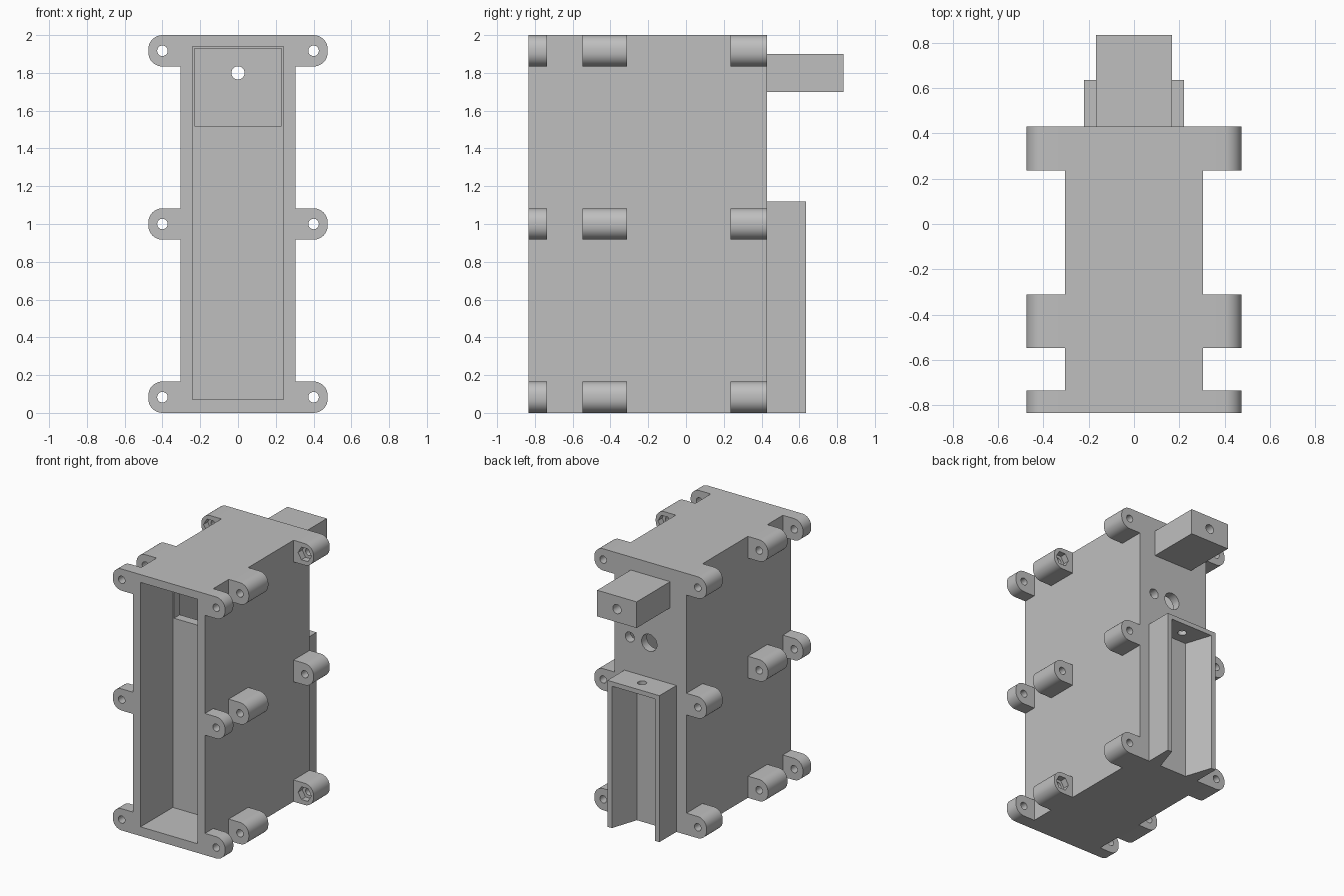
import bpy, bmesh, math
from mathutils import Vector

if "Cube" in bpy.data.objects:
    bpy.data.objects.remove(bpy.data.objects["Cube"])

grey = bpy.data.materials.new("plain_grey")
grey.diffuse_color = (0.52, 0.52, 0.52, 1)
grey.use_nodes = True
grey.node_tree.nodes["Principled BSDF"].inputs["Base Color"].default_value = grey.diffuse_color


def prism(name, pts, axis, a, b):
    """Extrude a 2D outline: (x, z) outline along y, or (x, y) outline along z."""
    bm = bmesh.new()
    place = (lambda p: (p[0], a, p[1])) if axis == "y" else (lambda p: (p[0], p[1], a))
    face = bm.faces.new([bm.verts.new(place(p)) for p in pts])
    ext = bmesh.ops.extrude_face_region(bm, geom=[face])
    step = Vector((0, b - a, 0)) if axis == "y" else Vector((0, 0, b - a))
    bmesh.ops.translate(bm, vec=step, verts=[v for v in ext["geom"] if isinstance(v, bmesh.types.BMVert)])
    bmesh.ops.recalc_face_normals(bm, faces=bm.faces)
    mesh = bpy.data.meshes.new(name)
    bm.to_mesh(mesh)
    bm.free()
    mesh.materials.append(grey)
    obj = bpy.data.objects.new(name, mesh)
    bpy.context.collection.objects.link(obj)
    return obj


def rect(x0, x1, y0, y1):
    return [(x0, y0), (x1, y0), (x1, y1), (x0, y1)]


def ring(cx, cy, r, n=32):
    return [(cx + r * math.cos(2 * math.pi * i / n), cy + r * math.sin(2 * math.pi * i / n)) for i in range(n)]


def cut(obj, *cutters):
    bpy.context.view_layer.objects.active = obj
    for c in cutters:
        mod = obj.modifiers.new("cut", "BOOLEAN")
        mod.object = c
        mod.operation = "DIFFERENCE"
        mod.solver = "EXACT"
        bpy.ops.object.modifier_apply(modifier=mod.name)
        bpy.data.objects.remove(c)


def smooth(obj):
    bpy.ops.object.select_all(action="DESELECT")
    obj.select_set(True)
    bpy.context.view_layer.objects.active = obj
    bpy.ops.object.shade_smooth_by_angle(angle=math.radians(30))


FRONT, BACK = -0.835, 0.43

# Case: open front bay, divider with a window, closed rear bay, holes in the rear wall
case = prism("case", rect(-0.305, 0.305, 0, 2), "y", FRONT, BACK)
cut(case,
    prism("front_bay", rect(-0.24, 0.24, 0.07, 1.94), "y", FRONT - 0.1, -0.445),
    prism("rear_bay", rect(-0.24, 0.24, 0.07, 1.94), "y", -0.375, 0.365),
    prism("window", rect(-0.23, 0.23, 1.52, 1.93), "y", -0.5, -0.3),
    prism("wire_hole", ring(0, 1.8, 0.035), "y", 0.3, 0.5),
    prism("large_hole", ring(0.01, 1.385, 0.065), "y", 0.3, 0.5),
    prism("small_hole", ring(0.175, 1.385, 0.038), "y", 0.3, 0.5))
smooth(case)

# Screw lugs: three rows deep, three heights, both sides
H, R, TIP = 0.083, 0.075, 0.475
for row, y0, y1 in (("front", FRONT, -0.735), ("middle", -0.548, -0.312), ("back", 0.235, BACK)):
    for side in (-1, 1):
        for level, z in (("bottom", H), ("centre", 1.0), ("top", 2 - H)):
            pts = [(side * 0.305, z - H)]
            for sign, start in ((-1, -90), (1, 0)):
                for i in range(9):
                    t = math.radians(start + i * 11.25)
                    pts.append((side * (TIP - R + R * math.cos(t)), z + sign * (H - R) + R * math.sin(t)))
            pts.append((side * 0.305, z + H))
            lug = prism(f"{row}_{level}_lug", pts, "y", y0, y1)
            cutters = [prism("screw_hole", ring(side * 0.4, z, 0.028, 24), "y", y0 - 0.1, y1 + 0.1)]
            # Hexagonal nut pockets
            hexagon = ring(side * 0.4, z, 0.056, 6)
            if level != "centre" and row == "back":
                cutters.append(prism("nut_pocket", hexagon, "y", y0 - 0.1, y0 + 0.05))
            if level != "centre" and row == "middle" and side == 1:
                cutters.append(prism("nut_pocket", hexagon, "y", y1 - 0.05, y1 + 0.1))
            cut(lug, *cutters)
            smooth(lug)

# Rear block with a through hole
block = prism("rear_block", rect(-0.167, 0.167, 1.7, 1.9), "y", BACK, 0.835)
cut(block, prism("block_hole", ring(0, 1.8, 0.035), "y", 0.3, 0.95))
smooth(block)

# Rear channel: two tapered rails under a cap with a hole
for side, label in ((-1, "left"), (1, "right")):
    prism(f"{label}_rail", [(side * x, y) for x, y in
                            ((0.115, BACK), (0.22, BACK), (0.22, 0.635), (0.182, 0.635))], "z", 0, 1.085)
cap = prism("channel_cap", rect(-0.22, 0.22, BACK, 0.635), "z", 1.085, 1.12)
cut(cap, prism("cap_hole", ring(0, 0.53, 0.032), "z", 1.0, 1.2))
smooth(cap)
